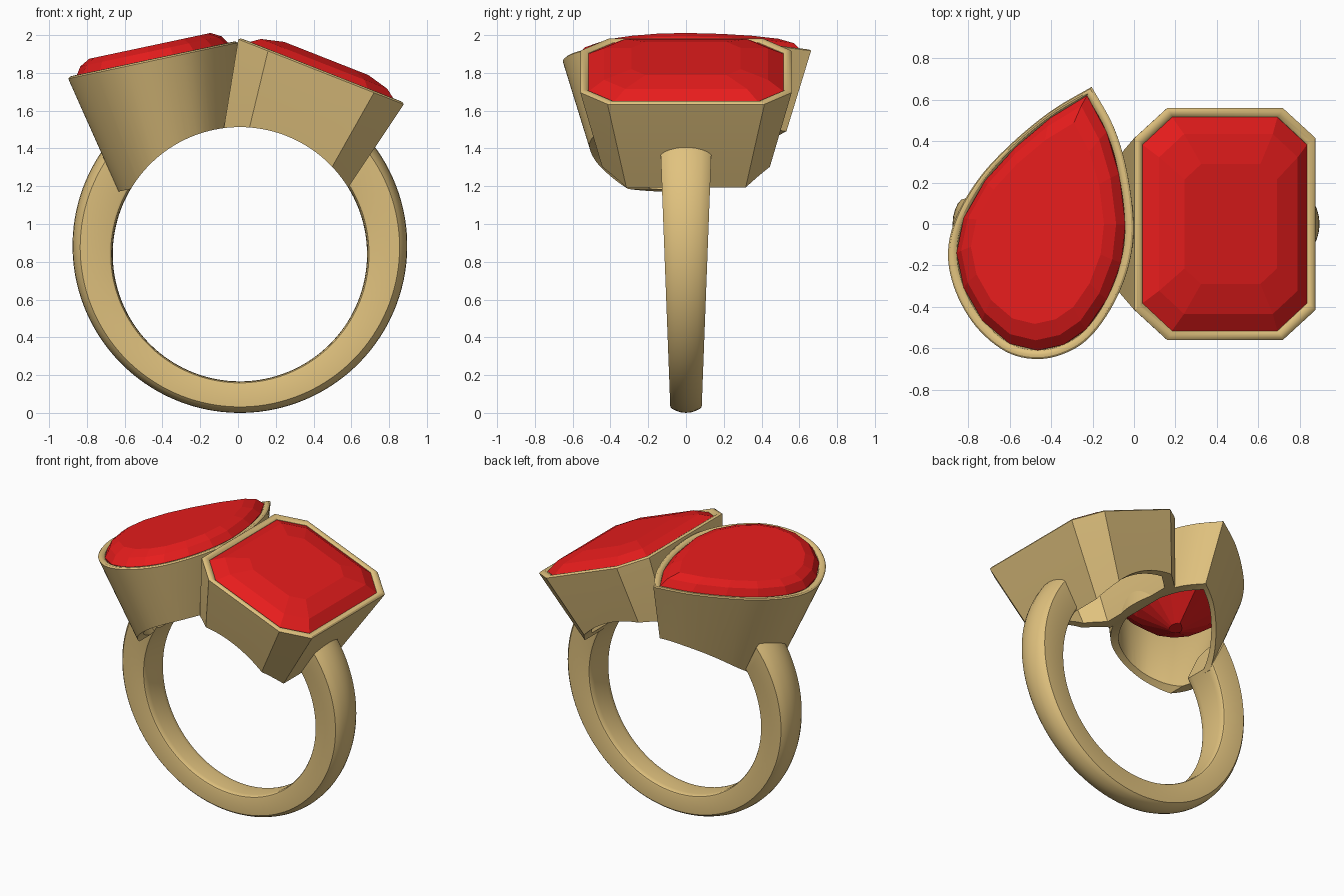
import bpy, bmesh
from math import sin, cos, pi, radians
from mathutils import Vector, Matrix

if "Cube" in bpy.data.objects:
    bpy.data.objects.remove(bpy.data.objects["Cube"])

CX, CZ, R = 0.01, 0.84, 0.673      # finger hole


def material(name, rgb):
    m = bpy.data.materials.new(name)
    m.diffuse_color = (*rgb, 1)
    m.use_nodes = True
    m.node_tree.nodes["Principled BSDF"].inputs["Base Color"].default_value = m.diffuse_color
    return m


gold = material("gold", (0.75, 0.54, 0.21))
red = material("red_gem", (0.8, 0.012, 0.012))


def loft(name, rings, mat, closed=False, smooth=True):
    """Skin equal-length rings; closed joins last ring to first, otherwise ends are capped."""
    bm = bmesh.new()
    loops = [[bm.verts.new(p) for p in ring] for ring in rings]
    pairs = list(zip(loops, loops[1:])) + ([(loops[-1], loops[0])] if closed else [])
    for a, b in pairs:
        for i in range(len(a)):
            j = (i + 1) % len(a)
            bm.faces.new((a[i], a[j], b[j], b[i]))
    if not closed:
        bm.faces.new(loops[0])
        bm.faces.new(loops[-1])
    bmesh.ops.recalc_face_normals(bm, faces=bm.faces)
    me = bpy.data.meshes.new(name)
    bm.to_mesh(me)
    bm.free()
    ob = bpy.data.objects.new(name, me)
    bpy.context.collection.objects.link(ob)
    me.materials.append(mat)
    if smooth:
        shade(ob)
    return ob


def shade(ob):
    bpy.ops.object.select_all(action='DESELECT')
    ob.select_set(True)
    bpy.context.view_layer.objects.active = ob
    bpy.ops.object.shade_smooth_by_angle(angle=radians(30))


def spline(pts, n):
    """Smooth curve through the points, with a sharp corner at the first one."""
    p = [Vector(q) for q in pts] + [Vector(pts[0])]
    p = [2 * p[0] - p[1]] + p + [2 * p[-1] - p[-2]]
    out = []
    for a, b, c, d in zip(p, p[1:], p[2:], p[3:]):
        for k in range(n):
            t = k / n
            out.append(0.5 * (2 * b + (c - a) * t + (2 * a - 5 * b + 4 * c - d) * t * t
                              + (3 * b - a - 3 * c + d) * t ** 3))
    return out


def ring(outline, half, inset, scale, z, frame):
    sx, sy = scale * (1 - inset / half[0]), scale * (1 - inset / half[1])
    return [frame @ Vector((x * sx, y * sy, z)) for x, y in outline]


def bezel(name, outline, half, depth, frame, cutter):
    # (inset, scale, height) around the wall section, with a rounded rim
    end = 1 - 0.46 * depth
    sec = [(0, end, -depth), (0, 0.99, -0.022), (0.003, 1, -0.01), (0.012, 1, -0.002),
           (0.024, 1, 0), (0.036, 1, -0.003), (0.046, 1, -0.012), (0.05, 1, -0.03),
           (0.065, 0.97, -0.07), (0.075, end, -depth)]
    ob = loft(name, [ring(outline, half, i, s, z, frame) for i, s, z in sec], gold, True, False)
    mod = ob.modifiers.new("finger_hole", 'BOOLEAN')
    mod.object, mod.operation, mod.solver = cutter, 'DIFFERENCE', 'EXACT'
    bpy.context.view_layer.objects.active = ob
    bpy.ops.object.modifier_apply(modifier=mod.name)
    shade(ob)


def gem(name, outline, half, steps, frame):
    loft(name, [ring(outline, half, 0.045, s, z, frame) for s, z in steps], red, smooth=False)


# finger hole cutter
cutter = loft("finger_cutter", [[(CX + R * cos(k * pi / 64), y, CZ + R * sin(k * pi / 64))
                                 for k in range(128)] for y in (-1, 1)], gold, smooth=False)
cutter.hide_render = True

# shank: tapered band with flat sides and domed outside, ends hidden in the bezel walls
half_sec = [(0.0, 0.0), (0.005, 0.6), (0.02, 0.86), (0.05, 0.96), (0.1, 1.0), (0.81, 1.0),
            (0.88, 0.86), (0.94, 0.62), (0.985, 0.32), (1.0, 0.0)]
section = half_sec + [(f, -w) for f, w in half_sec[-2:0:-1]]
rings = []
N = 96
for k in range(N + 1):
    pts = []
    for f, w in section:
        a0 = radians(147 - 9 * f)
        a1 = radians(392 + 8 * f)
        a = a0 + (a1 - a0) * k / N
        r = R + f * (0.885 + 0.045 * sin(a) - R)
        z = CZ + r * sin(a)
        pts.append((CX + r * cos(a), w * (0.082 + 0.038 * z), z))
    rings.append(pts)
loft("shank", rings, gold)

# pear setting and stone
pear_frame = Matrix.Translation((-0.45, 0, 1.875)) @ Matrix.Rotation(radians(-12), 4, 'Y')
pear_top = [(-.205, .665), (-.10, .475), (-.035, .26), (-.002, .0), (-.025, -.2), (-.1, -.39),
            (-.21, -.545), (-.33, -.625), (-.47, -.655), (-.62, -.62), (-.765, -.5),
            (-.865, -.33), (-.903, -.15), (-.865, .03), (-.75, .225), (-.59, .395), (-.4, .55)]
pear = [((x + 0.45) / cos(radians(12)), y) for x, y in pear_top]
bezel("pear_bezel", spline(pear, 6), (0.463, 0.66), 0.65, pear_frame, cutter)
gem("pear_stone", pear, (0.463, 0.66),
    [(0.1, -0.42), (0.58, -0.26), (0.86, -0.12), (1, -0.04), (1, -0.01), (0.92, 0.04),
     (0.79, 0.07)], pear_frame)

# octagonal setting and stone
oct_frame = Matrix.Translation((0.443, 0, 1.815)) @ Matrix.Rotation(radians(21.5), 4, 'Y')
hx, hy, cx, cy = 0.473, 0.562, 0.17, 0.145
octagon = [(hx, hy - cy), (hx - cx, hy), (cx - hx, hy), (-hx, hy - cy),
           (-hx, cy - hy), (cx - hx, -hy), (hx - cx, -hy), (hx, cy - hy)]
bezel("octagon_bezel", octagon, (hx, hy), 0.54, oct_frame, cutter)
gem("octagon_stone", octagon, (hx, hy),
    [(0.12, -0.32), (0.5, -0.23), (0.82, -0.12), (1, -0.04), (1, -0.015), (0.84, 0.035),
     (0.56, 0.066)], oct_frame)

bpy.data.objects.remove(cutter)
